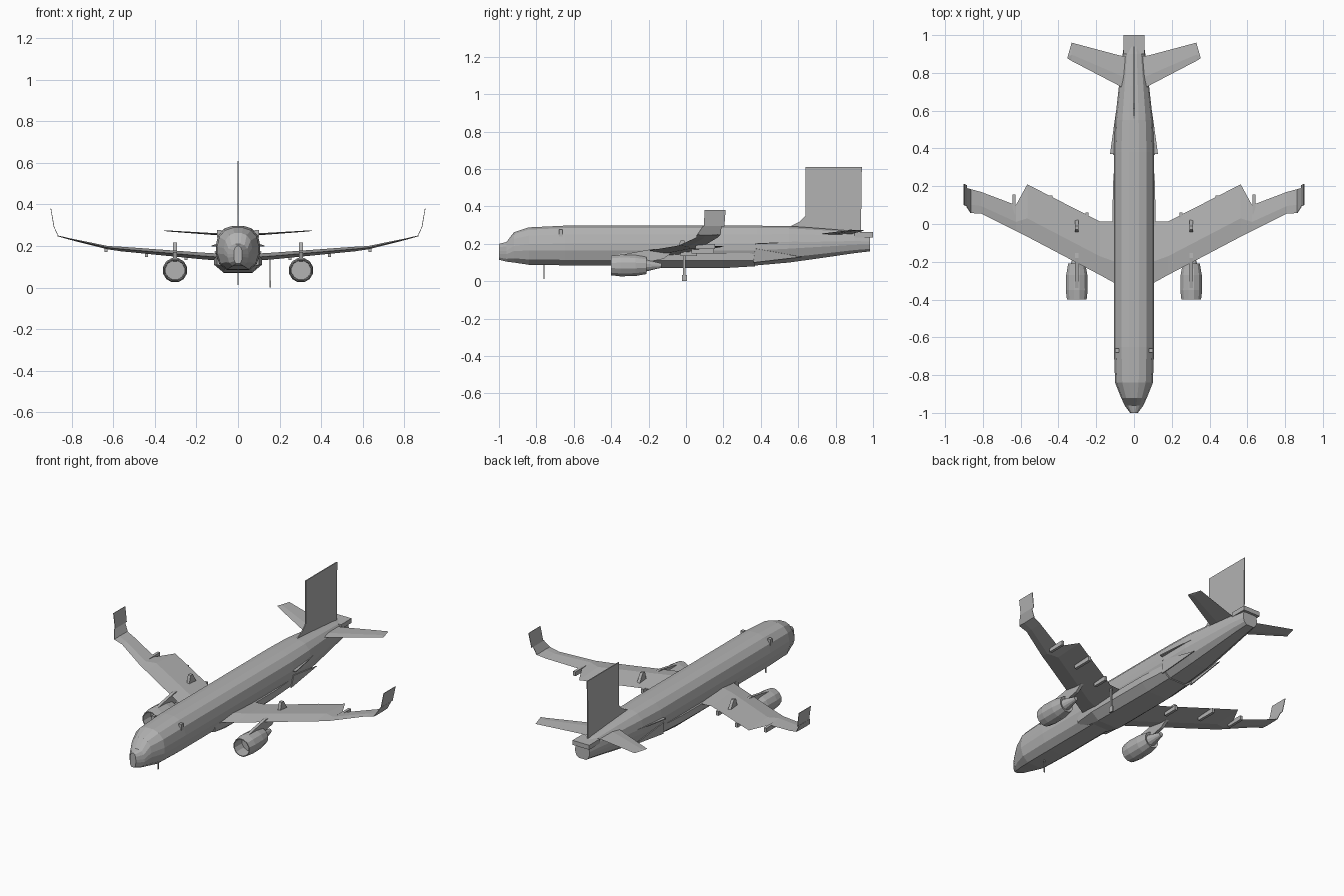
import bpy, bmesh, math
from mathutils import Vector

cube = bpy.data.objects.get("Cube")
if cube:
    bpy.data.objects.remove(cube, do_unlink=True)

grey = bpy.data.materials.new("airframe_grey")
colour = (0.45, 0.45, 0.45, 1)
grey.diffuse_color = colour
grey.use_nodes = True
grey.node_tree.nodes["Principled BSDF"].inputs["Base Color"].default_value = colour


def finish(name, bm):
    bmesh.ops.recalc_face_normals(bm, faces=bm.faces)
    mesh = bpy.data.meshes.new(name)
    bm.to_mesh(mesh)
    bm.free()
    mesh.materials.append(grey)
    obj = bpy.data.objects.new(name, mesh)
    bpy.context.collection.objects.link(obj)
    return obj


def loft(name, rings):
    """Skin matching closed rings and cap both ends."""
    bm = bmesh.new()
    rows = [[bm.verts.new(p) for p in ring] for ring in rings]
    for a, b in zip(rows, rows[1:]):
        for i in range(len(a)):
            j = (i + 1) % len(a)
            bm.faces.new((a[i], a[j], b[j], b[i]))
    bm.faces.new(rows[0])
    bm.faces.new(rows[-1])
    return finish(name, bm)


def plate(name, outline, thickness):
    """Flat outline given thickness, centred on the outline's plane."""
    pts = [Vector(p) for p in outline]
    half = (pts[1] - pts[0]).cross(pts[2] - pts[1]).normalized() * thickness / 2
    return loft(name, [[p - half for p in pts], [p + half for p in pts]])


def box(name, x, y, z):
    return loft(name, [[(x[0], b, z[0]), (x[1], b, z[0]), (x[1], b, z[1]), (x[0], b, z[1])] for b in y])


def lathe(name, centre, profile, sides):
    """Turn (y, radius) pairs around the lengthwise axis."""
    rings = []
    for y, r in profile:
        angles = [2 * math.pi * (i + 0.5) / sides for i in range(sides)]
        rings.append([(centre[0] + r * math.cos(a), y, centre[1] + r * math.sin(a)) for a in angles])
    return loft(name, rings)


def surface(name, side, stations):
    """Thin lifting surface from (x, y_front, y_back, z, thickness)."""
    rings = []
    for x, front, back, z, t in stations:
        mid = front + 0.35 * (back - front)
        rings.append([(side * x, front, z), (side * x, mid, z + t / 2),
                      (side * x, back, z), (side * x, mid, z - t / 2)])
    return loft(name, rings)


# Fuselage: one faceted section scaled along the length
half = [(0.25, 1), (0.62, 0.94), (0.9, 0.78), (1, 0.55), (1, 0.38), (0.85, 0.14), (0.5, 0)]
section = half + [(-x, z) for x, z in reversed(half)]
hull = [(-1, .02, .115, .2), (-.96, .05, .105, .21), (-.92, .068, .1, .262),
        (-.84, .1, .088, .288), (-.65, .107, .085, .297), (.38, .107, .085, .297),
        (.55, .1, .1, .295), (.73, .08, .125, .282), (.9, .06, .15, .268), (.985, .048, .16, .255)]
loft("fuselage", [[(w * x, y, lo + (hi - lo) * z) for x, z in section] for y, w, lo, hi in hull])

# Wing-root fairing under the belly
loft("belly_fairing", [[(-w, y, .15), (w, y, .15), (w, y, .11), (.6 * w, y, lo), (-.6 * w, y, lo), (-w, y, .11)]
                       for y, w, lo in [(-.36, .1, .1), (-.22, .115, .072), (.2, .112, .07), (.37, .1, .08)]])

# Tail parts on the centreline
plate("tail_fin", [(0, .55, .29), (0, .61, .32), (0, .64, .35), (0, .64, .61),
                   (0, .94, .61), (0, .935, .24), (0, .6, .27)], .006)
box("tail_end_plate", (-.056, .056), (.9, 1), (.235, .262))
box("nose_aerial", (-.003, .003), (-.763, -.757), (.012, .1))

for side, label in ((1, "left"), (-1, "right")):
    # Main wing with the kinked trailing edge
    surface(label + "_wing", side, [
        (.08, -.325, .013, .146, .034), (.18, -.27, .013, .153, .032), (.565, -.067, .21, .186, .022),
        (.625, -.037, .1, .192, .016), (.81, .055, .17, .234, .007), (.867, .058, .185, .249, .004)])

    # Upturned wing tip
    plate(label + "_tip_link", [(side * .865, .06, .249), (side * .886, .09, .295),
                                (side * .886, .19, .295), (side * .865, .185, .249)], .003)
    plate(label + "_winglet", [(side * .885, .095, .293), (side * .9, .1, .38),
                               (side * .9, .212, .38), (side * .885, .205, .293)], .003)

    # Tailplane
    surface(label + "_tailplane", side, [
        (.03, .705, .885, .252, .012), (.075, .73, .892, .255, .01),
        (.33, .863, .96, .272, .005), (.353, .877, .88, .274, .004)])

    # Engine with open intake, exhaust cone and pylon
    cx = side * .303
    lathe(label + "_engine", (cx, .084), [
        (-.33, .005), (-.33, .047), (-.4, .049), (-.4, .054), (-.35, .06), (-.27, .058),
        (-.21, .047), (-.215, .033), (-.13, .012)], 12)
    plate(label + "_pylon", [(cx, -.37, .135), (cx, -.3, .15), (cx, -.18, .172),
                             (cx, -.06, .165), (cx, -.12, .12), (cx, -.22, .1)], .018)

    # Small wedge standing on the wing
    plate(label + "_wing_wedge", [(cx, -.045, .165), (cx, -.03, .218), (cx, -.01, .218), (cx, .022, .165)], .018)

    # Flap track fairings below the trailing edge
    for x, y, z, length in ((.25, -.03, .146, .09), (.44, .03, .16, .12), (.635, .05, .184, .105)):
        box(label + "_flap_fairing", (side * x - .008, side * x + .008), (y, y + length), (z - .012, z + .014))

    # Rear side strakes
    plate(label + "_strake", [(side * .09, .37, .2), (side * .127, .37, .2), (side * .095, .6, .21)], .005)
    plate(label + "_tail_shard", [(side * .1, .36, .1), (side * .11, .37, .175), (side * .09, .62, .13)], .005)

    # Nose side vane
    box(label + "_nose_vane", sorted((side * .08, side * .1)), (-.68, -.66), (.24, .276))

# Single drain mast with square foot
box("drain_mast", (.152, .157), (-.017, -.003), (.02, .15))
box("mast_foot", (.151, .158), (-.022, .006), (0, .034))
